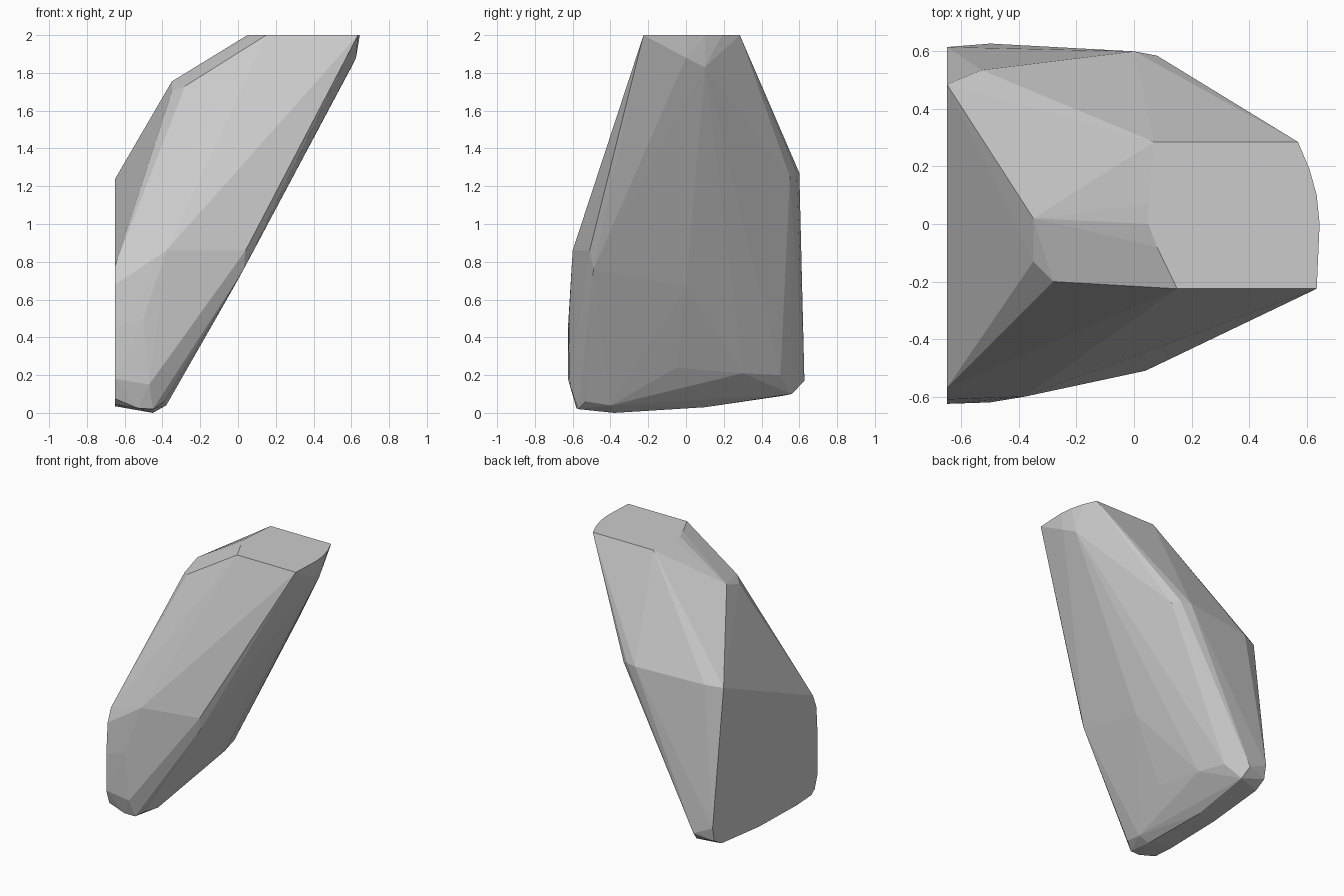
import bpy, bmesh, math

# flat top cap outline (x, y) at z = 2
top_cap = [(0.07, 0.285), (0.57, 0.285), (0.61, 0.19), (0.635, 0.10), (0.645, 0.0),
           (0.635, -0.225), (0.15, -0.225), (0.08, -0.08), (0.05, 0.0), (0.05, 0.07)]

# flat left side outline (y, z) at x = -0.65
left_side = [(0.485, 1.24), (-0.57, 0.78), (-0.61, 0.68), (-0.625, 0.45), (-0.625, 0.18),
             (-0.59, 0.075), (-0.55, 0.045), (-0.38, 0.035), (0.07, 0.045),
             (0.51, 0.09), (0.595, 0.14), (0.615, 0.24)]

# shoulder on the upper left
shoulder = [(-0.35, 0.02, 1.755), (-0.35, -0.13, 1.70), (-0.28, -0.2, 1.73)]

# back ridge and back bottom corner
back = [(-0.53, 0.535, 1.25), (0.0, 0.6, 1.27), (0.08, 0.585, 1.27), (0.13, 0.55, 1.25),
        (-0.5, 0.627, 0.17), (-0.48, 0.56, 0.10), (-0.38, 0.5, 0.2)]

# front break line and rounded front bottom
front = [(-0.38, -0.6, 0.86), (0.04, -0.51, 0.86), (0.03, -0.49, 0.76),
         (-0.5, -0.62, 0.5), (-0.47, -0.615, 0.15), (-0.53, -0.58, 0.025),
         (-0.45, -0.57, 0.02), (-0.39, -0.53, 0.06)]

# long sloping right side and underside
slope = [(0.625, 0.0, 1.88), (0.60, 0.1, 1.83), (0.045, -0.25, 0.79), (-0.02, 0.0, 0.67),
         (-0.27, -0.05, 0.24), (-0.32, 0.3, 0.21), (-0.38, -0.4, 0.04),
         (-0.45, -0.38, 0.0), (-0.49, 0.1, 0.03)]

points = [(x, y, 2.0) for x, y in top_cap] + [(-0.65, y, z) for y, z in left_side]
points += shoulder + back + front + slope

# boulder: convex block wrapped around the cut outlines
bm = bmesh.new()
for p in points:
    bm.verts.new(p)
bmesh.ops.convex_hull(bm, input=bm.verts[:])
bmesh.ops.delete(bm, geom=[v for v in bm.verts if not v.link_faces], context='VERTS')
bmesh.ops.dissolve_limit(bm, angle_limit=math.radians(0.5), verts=bm.verts[:], edges=bm.edges[:])
bmesh.ops.recalc_face_normals(bm, faces=bm.faces[:])
mesh = bpy.data.meshes.new("boulder")
bm.to_mesh(mesh)
bm.free()
bpy.context.collection.objects.link(bpy.data.objects.new("boulder", mesh))
